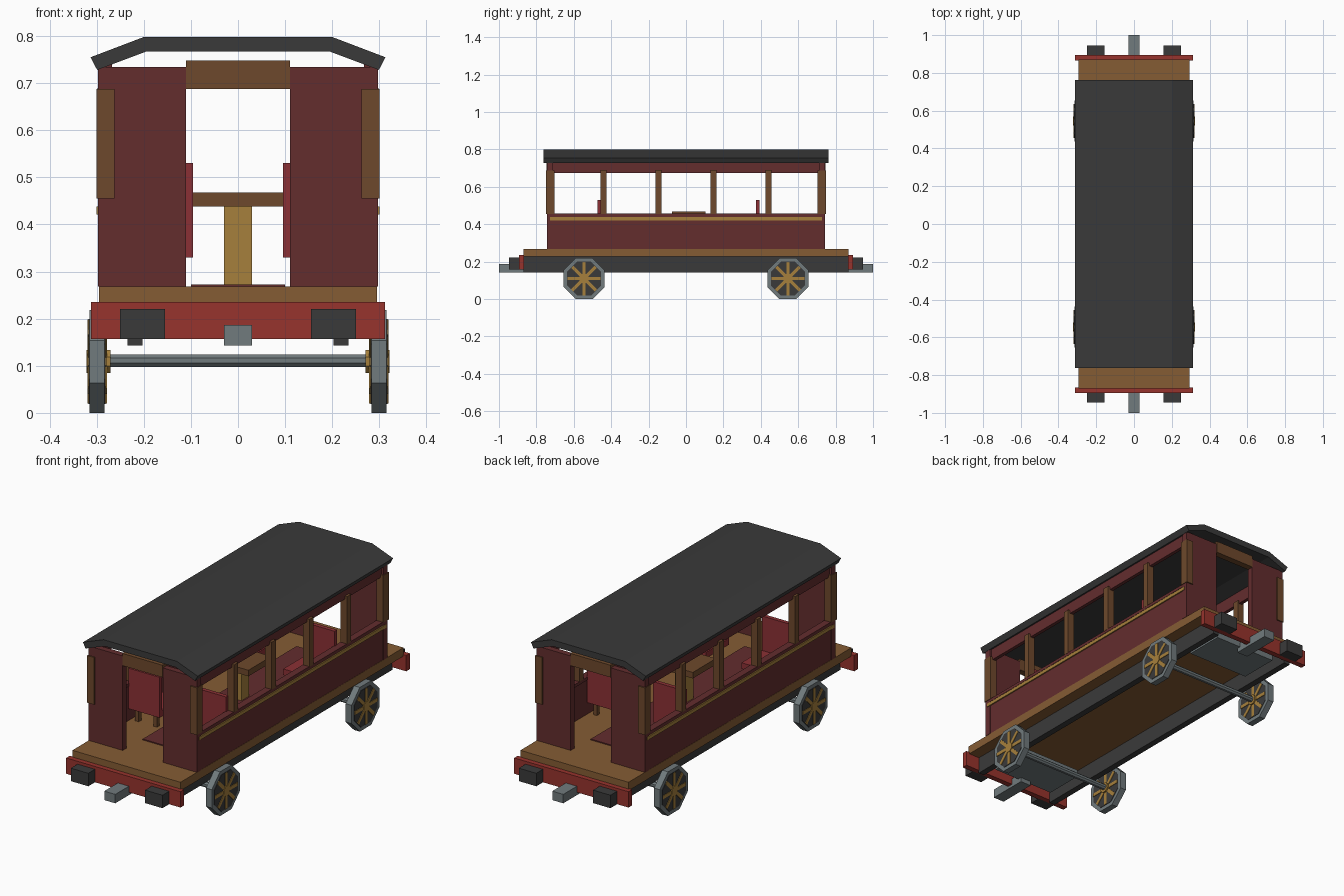
import bpy, bmesh, math
from mathutils import Matrix

cube = bpy.data.objects.get("Cube")
if cube:
    bpy.data.objects.remove(cube, do_unlink=True)


def material(name, r, g, b):
    m = bpy.data.materials.new(name)
    m.use_nodes = True
    m.diffuse_color = (r, g, b, 1)
    m.node_tree.nodes["Principled BSDF"].inputs["Base Color"].default_value = (r, g, b, 1)
    return m


CHARCOAL = material("charcoal", .042, .042, .042)
MAROON = material("maroon_paint", .125, .026, .027)
RED = material("bright_red", .31, .033, .026)
SEAT_RED = material("seat_red", .26, .03, .035)
FLOOR_WOOD = material("floor_wood", .235, .107, .034)
DARK_WOOD = material("dark_wood", .155, .066, .025)
BRASS = material("brass", .38, .215, .045)
STEEL = material("steel", .165, .196, .205)


def finish(name, bm, mat):
    bmesh.ops.recalc_face_normals(bm, faces=bm.faces)
    me = bpy.data.meshes.new(name)
    bm.to_mesh(me)
    bm.free()
    me.materials.append(mat)
    ob = bpy.data.objects.new(name, me)
    bpy.context.collection.objects.link(ob)
    return ob


def box(name, mat, xs, ys, zs):
    """Box from its (min, max) on each axis."""
    bm = bmesh.new()
    bmesh.ops.create_cube(bm, size=1)
    for v in bm.verts:
        v.co = [r[0] if c < 0 else r[1] for c, r in zip(v.co, (xs, ys, zs))]
    return finish(name, bm, mat)


def flip(r, s):
    return tuple(sorted((r[0] * s, r[1] * s)))


def extrude_profile(name, mat, points, ys):
    """Closed x-z profile extruded along y."""
    bm = bmesh.new()
    face = bm.faces.new([bm.verts.new((x, ys[0], z)) for x, z in points])
    res = bmesh.ops.extrude_face_region(bm, geom=[face])
    for v in res["geom"]:
        if isinstance(v, bmesh.types.BMVert):
            v.co.y = ys[1]
    return finish(name, bm, mat)


def drum(name, mat, xs, y, z, radius):
    """Eight-sided drum lying along x, flat side down."""
    bm = bmesh.new()
    turn = (Matrix.Translation((sum(xs) / 2, y, z))
            @ Matrix.Rotation(math.pi / 2, 4, 'Y') @ Matrix.Rotation(math.pi / 8, 4, 'Z'))
    bmesh.ops.create_cone(bm, cap_ends=True, segments=8, radius1=radius, radius2=radius,
                          depth=abs(xs[1] - xs[0]), matrix=turn)
    # a drum already lying flat keeps its first vertex half a step off the axis
    return finish(name, bm, mat)


# Roof
half = [(.2, .798), (.313, .755), (.299, .728), (.195, .767)]
extrude_profile("roof", CHARCOAL, half + [(-x, z) for x, z in reversed(half)], (-.762, .762))

# Floor and aisle carpet
box("floor", FLOOR_WOOD, (-.295, .295), (-.87, .87), (.226, .268))
box("aisle_carpet", MAROON, (-.1, .1), (-.6, .6), (.268, .273))

# Side walls
for side, sx in (("left", 1), ("right", -1)):
    x = lambda a, b: flip((a, b), sx)
    box(side + "_lower_wall", MAROON, x(.27, .294), (-.715, .715), (.268, .445))
    box(side + "_window_sill", MAROON, x(.262, .297), (-.73, .73), (.442, .457))
    box(side + "_brass_strip", BRASS, x(.29, .3), (-.728, .728), (.421, .438))
    box(side + "_top_band", MAROON, x(.268, .286), (-.735, .735), (.675, .743))
    for i, y in enumerate((-.44, -.147, .147, .44)):
        box(f"{side}_window_post_{i + 1}", DARK_WOOD, x(.262, .298), (y - .016, y + .016), (.455, .69))
    box(side + "_frame_rail", CHARCOAL, x(.203, .235), (-.868, .868), (.143, .228))

# End walls, platforms and running gear
for end, sy in (("front", -1), ("back", 1)):
    y = lambda a, b: flip((a, b), sy)
    box(end + "_door_lintel", DARK_WOOD, (-.11, .11), y(.712, .745), (.688, .748))
    box(end + "_buffer_beam", RED, (-.312, .312), y(.866, .894), (.157, .235))
    box(end + "_coupling", STEEL, (-.03, .03), y(.8, 1), (.143, .187))
    box(end + "_coupling_plate", STEEL, (-.17, .17), y(.62, .82), (.165, .2))
    for side, sx in (("left", 1), ("right", -1)):
        x = lambda a, b: flip((a, b), sx)
        n = f"{end}_{side}_"
        box(n + "end_wall", MAROON, x(.11, .297), y(.712, .742), (.268, .734))
        box(n + "corner_post", DARK_WOOD, x(.262, .3), y(.704, .748), (.455, .688))
        box(n + "buffer", CHARCOAL, x(.155, .25), y(.89, .946), (.157, .221))

        # Wheel: tyre, dark disc, spokes on both faces, hub
        wy, wz = sy * .545, .109
        drum(n + "tyre", STEEL, x(.283, .315), wy, wz, .118)
        drum(n + "wheel_disc", CHARCOAL, x(.281, .317), wy, wz, .098)
        drum(n + "hub", BRASS, x(.271, .322), wy, wz, .026)
        bm = bmesh.new()
        for k in range(4):
            bmesh.ops.create_cube(bm, size=1, matrix=Matrix.Translation((sx * .299, wy, wz))
                                  @ Matrix.Rotation(k * math.pi / 4, 4, 'X')
                                  @ Matrix.Diagonal((.041, .178, .017, 1)))
        finish(n + "spokes", bm, BRASS)
    drum(end + "_axle", STEEL, (-.285, .285), sy * .545, .111, .0145)

# Seats facing the table
for end, y0, d in (("front", -.465, 1), ("back", .385, -1)):
    for side, sx in (("left", 1), ("right", -1)):
        x = lambda a, b: flip((a, b), sx)
        y = lambda a, b: tuple(sorted((y0 + d * a, y0 + d * b)))
        n = f"{end}_{side}_seat_"
        box(n + "back", SEAT_RED, x(.096, .266), y(-.009, .011), (.33, .53))
        box(n + "cushion", SEAT_RED, x(.096, .266), y(.011, .17), (.33, .36))
        for i, lx in enumerate((.125, .225)):
            for j, ly in enumerate((.012, .14)):
                box(f"{n}leg_{i}{j}", DARK_WOOD, x(lx, lx + .02), y(ly, ly + .02), (.268, .33))

# Table
box("table_top", DARK_WOOD, (-.11, .11), (-.076, .104), (.438, .468))
box("table_pedestal", BRASS, (-.03, .03), (-.016, .044), (.268, .438))
